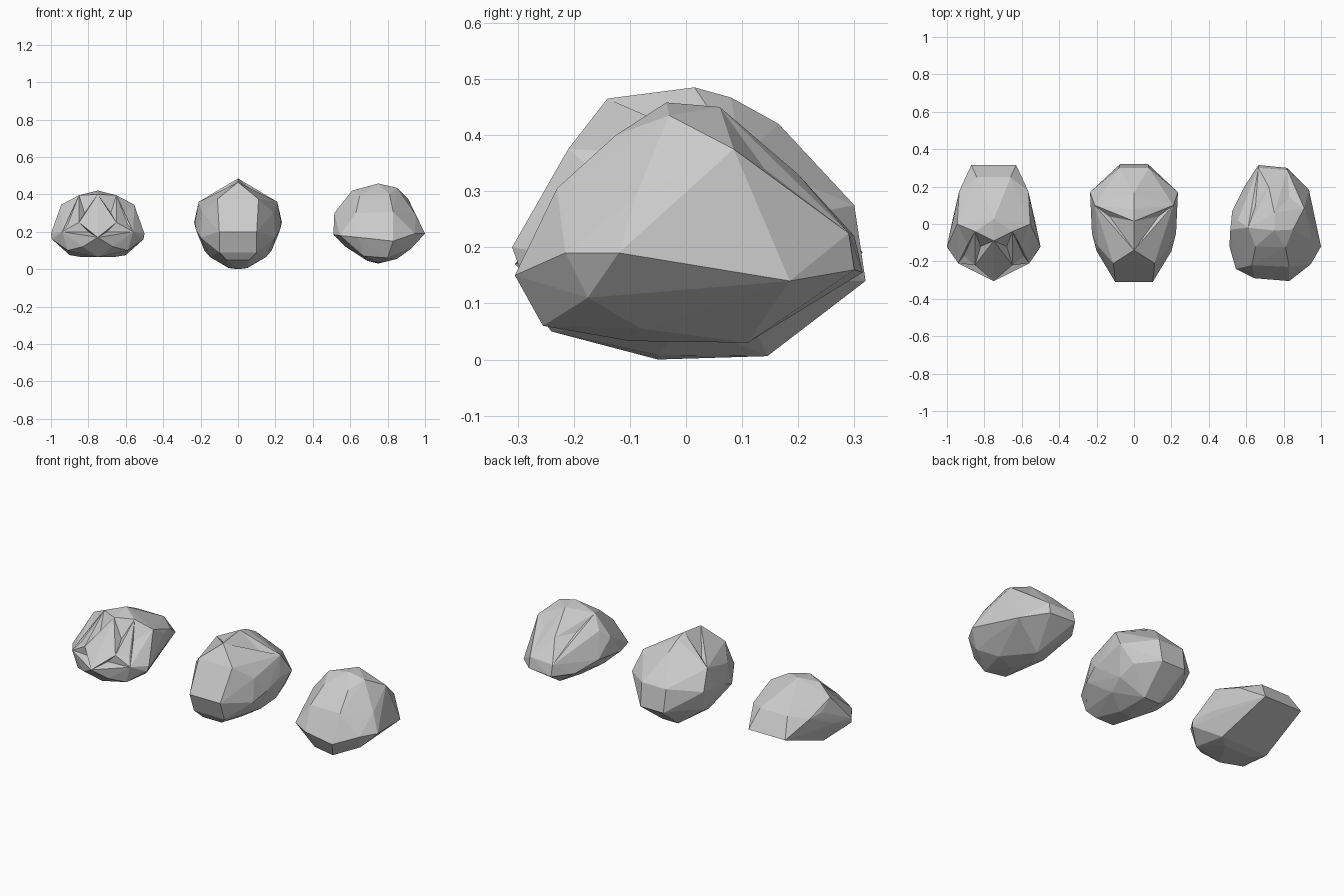
import bpy, bmesh
from mathutils import Vector
from mathutils.bvhtree import BVHTree


def mirrored(points):
    """Add the opposite-side copy of every off-centre point."""
    return points + [(-x, y, z) for x, y, z in points if x]


def rock(name, x, corners, chips):
    """Faceted boulder: hull of the corner points, then small pits and bumps."""
    bm = bmesh.new()
    for p in corners:
        bm.verts.new(p)
    res = bmesh.ops.convex_hull(bm, input=bm.verts[:])
    loose = {g for g in res["geom_interior"] + res["geom_unused"]
             if isinstance(g, bmesh.types.BMVert)}
    bmesh.ops.delete(bm, geom=list(loose), context='VERTS')
    core = Vector((0, 0, 0.2))
    for p in chips:
        bm.faces.ensure_lookup_table()
        bm.normal_update()
        d = (Vector(p) - core).normalized()
        hit = BVHTree.FromBMesh(bm).ray_cast(core, d)
        if hit[2] is None:
            continue
        out = bmesh.ops.poke(bm, faces=[bm.faces[hit[2]]])
        out["verts"][0].co = p
    bmesh.ops.recalc_face_normals(bm, faces=bm.faces[:])
    me = bpy.data.meshes.new(name)
    bm.to_mesh(me)
    bm.free()
    ob = bpy.data.objects.new(name, me)
    ob.location.x = x
    bpy.context.collection.objects.link(ob)


# Left rock: low and craggy with a stepped front
left = mirrored([
    (.12, .315, .19), (.09, .25, .30), (.185, .175, .28), (.2, .09, .29),
    (.195, .0, .345), (.225, .0, .2), (.25, -.12, .19), (.245, -.13, .16),
    (.19, -.21, .2), (.16, -.2, .1), (.08, -.255, .12), (.1, -.04, .395),
    (.1, -.22, .25), (.09, -.05, .065), (.15, .0, .075), (.19, -.05, .12)])
left += [(0, .025, .42), (0, -.305, .17), (0, -.2, .065), (0, -.09, .40)]
rock("left_rock", -.75, left, mirrored([
    (.07, -.12, .30), (.14, -.11, .30), (.16, -.17, .24), (.05, -.22, .2)]))

# Middle rock: tall with a central ridge
middle = mirrored([
    (.08, .3, .275), (.075, .32, .14), (.21, .1, .36), (.235, .17, .25),
    (.23, .06, .25), (.225, -.05, .21), (.2, -.145, .17), (.19, -.12, .3),
    (.11, -.21, .375), (.1, -.31, .2), (.1, -.27, .09), (.06, -.24, .05),
    (.05, -.05, .008), (.05, .145, .006), (.15, 0, .065), (.18, .1, .1),
    (.17, .2, .14)])
middle += [(0, -.14, .465), (0, .015, .485), (0, .08, .467), (0, .165, .42),
           (0, -.05, .0), (-.02, -.24, .32)]
rock("middle_rock", 0, middle, mirrored([(.13, .04, .375)]))

# Right rock: rounded top, lopsided base
right = [
    (0, -.035, .458), (0, .06, .45), (.1, -.03, .435), (.16, .085, .375),
    (-.14, -.02, .42), (-.195, .02, .345), (-.235, -.03, .3), (-.03, .2, .33),
    (.07, .29, .225), (-.085, .3, .22), (.07, .3, .16), (-.085, .315, .155),
    (.185, .185, .14), (-.16, .2, .15), (.2, .06, .2), (.25, -.12, .19),
    (.195, -.215, .19), (.08, -.305, .15), (-.105, -.29, .17),
    (-.205, -.24, .18), (-.24, -.12, .185), (-.225, .07, .2),
    (.175, -.175, .11), (.05, -.255, .06), (-.08, -.24, .07),
    (.1, -.08, .055), (0, .11, .03), (0, -.1, .033), (-.06, 0, .045),
    (-.175, -.05, .12), (.08, -.23, .305), (-.12, -.22, .3), (.06, -.125, .4),
    (-.1, -.12, .39), (.2, -.09, .29)]
rock("right_rock", .75, right, [(-.1, .1, .34), (.08, .14, .34)])
